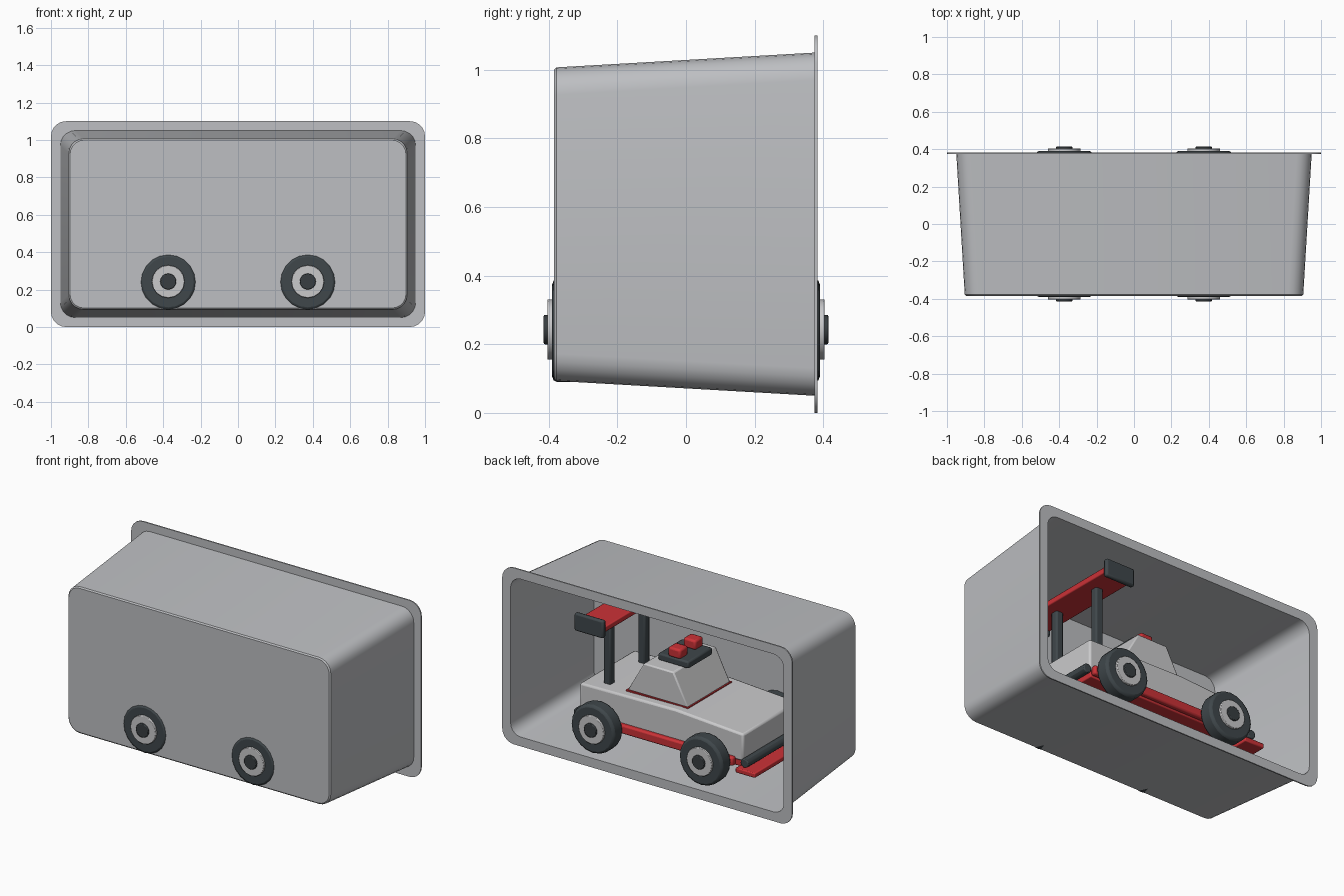
import bpy, bmesh, math
from mathutils import Matrix, Vector

if "Cube" in bpy.data.objects:
    bpy.data.objects.remove(bpy.data.objects["Cube"])


def material(name, rgb):
    m = bpy.data.materials.new(name)
    m.diffuse_color = (*rgb, 1)
    m.use_nodes = True
    m.node_tree.nodes["Principled BSDF"].inputs["Base Color"].default_value = m.diffuse_color
    return m


TRAY = material("light_grey", (0.51, 0.52, 0.54))
WHITE = material("pale_grey", (0.59, 0.59, 0.60))
DARK = material("charcoal", (0.050, 0.063, 0.070))
CAP = material("dark_cap", (0.040, 0.048, 0.053))
RED = material("red", (0.60, 0.032, 0.038))


def finish(name, bm, mat, bevel=0.0, segs=2):
    bmesh.ops.recalc_face_normals(bm, faces=bm.faces)
    me = bpy.data.meshes.new(name)
    bm.to_mesh(me)
    bm.free()
    ob = bpy.data.objects.new(name, me)
    bpy.context.collection.objects.link(ob)
    me.materials.append(mat)
    if bevel:
        mod = ob.modifiers.new("Bevel", "BEVEL")
        mod.width, mod.segments = bevel, segs
        mod.limit_method, mod.angle_limit = "ANGLE", math.radians(35)
    bpy.ops.object.select_all(action="DESELECT")
    ob.select_set(True)
    bpy.context.view_layer.objects.active = ob
    bpy.ops.object.shade_smooth_by_angle(angle=math.radians(30))
    return ob


def box(name, x, y, z, mat, bevel=0.006):
    """Box from (min, max) ranges on each axis."""
    bm = bmesh.new()
    size = [b - a for a, b in (x, y, z)]
    mid = Vector([(a + b) / 2 for a, b in (x, y, z)])
    bmesh.ops.create_cube(bm, size=1, matrix=Matrix.Translation(mid) @ Matrix.Diagonal((*size, 1)))
    return finish(name, bm, mat, bevel)


def rod(name, x, z, y, r, mat, sides=20, bevel=0.0):
    """Cylinder lying along y."""
    bm = bmesh.new()
    mtx = Matrix.Translation((x, (y[0] + y[1]) / 2, z)) @ Matrix.Rotation(math.pi / 2, 4, "X")
    bmesh.ops.create_cone(bm, cap_ends=True, segments=sides, radius1=r, radius2=r,
                          depth=abs(y[1] - y[0]), matrix=mtx)
    return finish(name, bm, mat, bevel)


def extrude_y(name, profile, half, mat, bevel):
    """Side profile of (x, z) points, widened along y."""
    bm = bmesh.new()
    a, b = [[bm.verts.new((x, s * half, z)) for x, z in profile] for s in (-1, 1)]
    bm.faces.new(a)
    bm.faces.new(b)
    for i in range(len(a)):
        j = (i + 1) % len(a)
        bm.faces.new((a[i], a[j], b[j], b[i]))
    return finish(name, bm, mat, bevel)


def rounded_ring(bm, hx, hz, y, r, n=5):
    ring = []
    for q, (sx, sz) in enumerate(((1, 1), (-1, 1), (-1, -1), (1, -1))):
        for k in range(n + 1):
            t = math.pi / 2 * (q + k / n)
            ring.append(bm.verts.new((sx * (hx - r) + r * math.cos(t), y,
                                      0.55 + sz * (hz - r) + r * math.sin(t))))
    return ring


# Tray: tapered shell, open at the back, with a flat rim
bm = bmesh.new()
rings = [rounded_ring(bm, *p) for p in (
    (0.898, 0.449, -0.385, 0.075), (0.905, 0.457, -0.378, 0.08),
    (0.950, 0.500, 0.375, 0.08), (1.0, 0.55, 0.375, 0.08),
    (1.0, 0.55, 0.383, 0.08), (0.942, 0.492, 0.383, 0.07),
    (0.897, 0.449, -0.375, 0.07))]
for a, b in zip(rings, rings[1:]):
    for i in range(len(a)):
        j = (i + 1) % len(a)
        bm.faces.new((a[i], a[j], b[j], b[i]))
bm.faces.new(rings[0])
bm.faces.new(rings[-1])
finish("tray", bm, TRAY)

# Wheels and axles
for x, end in ((-0.373, "front"), (0.373, "rear")):
    rod(f"{end}_axle", x, 0.24, (-0.31, 0.31), 0.03, DARK, 12)
    for s, side in ((-1, "right"), (1, "left")):
        rod(f"{end}_{side}_tyre", x, 0.24, (s * 0.30, s * 0.39), 0.15, DARK, 20, 0.015)
        rod(f"{end}_{side}_hub", x, 0.243, (s * 0.38, s * 0.404), 0.088, WHITE, 16, 0.003)
        rod(f"{end}_{side}_hub_cap", x, 0.243, (s * 0.39, s * 0.415), 0.043, CAP, 16, 0.004)

# Car body and cabin
extrude_y("body", [(0.545, 0.25), (0.545, 0.44), (-0.12, 0.45), (-0.585, 0.42), (-0.585, 0.25)],
          0.27, WHITE, 0.012)
box("cabin_trim", (-0.165, 0.262), (-0.217, 0.217), (0.43, 0.453), RED, 0)
extrude_y("cabin", [(-0.16, 0.45), (0.257, 0.45), (0.145, 0.645), (-0.06, 0.645)],
          0.21, WHITE, 0.008)

# Roof lights
box("roof_plate", (-0.10, 0.11), (-0.12, 0.12), (0.64, 0.685), DARK, 0.01)
for s, side in ((-1, "right"), (1, "left")):
    box(f"{side}_roof_light", (-0.04, 0.045), (s * 0.075 - 0.04, s * 0.075 + 0.04),
        (0.68, 0.74), RED, 0.012)

# Rear wing on two posts
box("wing", (0.315, 0.505), (-0.355, 0.355), (0.845, 0.88), RED)
for s, side in ((-1, "right"), (1, "left")):
    box(f"{side}_wing_post", (0.385, 0.435), (s * 0.17 - 0.025, s * 0.17 + 0.025),
        (0.43, 0.86), DARK, 0.01)
    box(f"{side}_wing_end", (0.31, 0.51), (s * 0.36 - 0.015, s * 0.36 + 0.015),
        (0.815, 0.925), DARK, 0.01)
    # Side skirts between the wheels
    box(f"{side}_skirt", (-0.53, 0.53), (s * 0.28 - 0.018, s * 0.28 + 0.018),
        (0.215, 0.27), RED, 0.01)

# Chassis, splitter and bumper bars
box("chassis", (-0.56, 0.53), (-0.26, 0.26), (0.21, 0.255), RED)
box("front_splitter", (-0.685, -0.55), (-0.30, 0.30), (0.185, 0.215), RED)
rod("front_bumper", -0.605, 0.252, (-0.29, 0.29), 0.028, DARK, 12, 0.006)
rod("rear_bumper", 0.56, 0.25, (-0.27, 0.27), 0.028, DARK, 12, 0.006)
